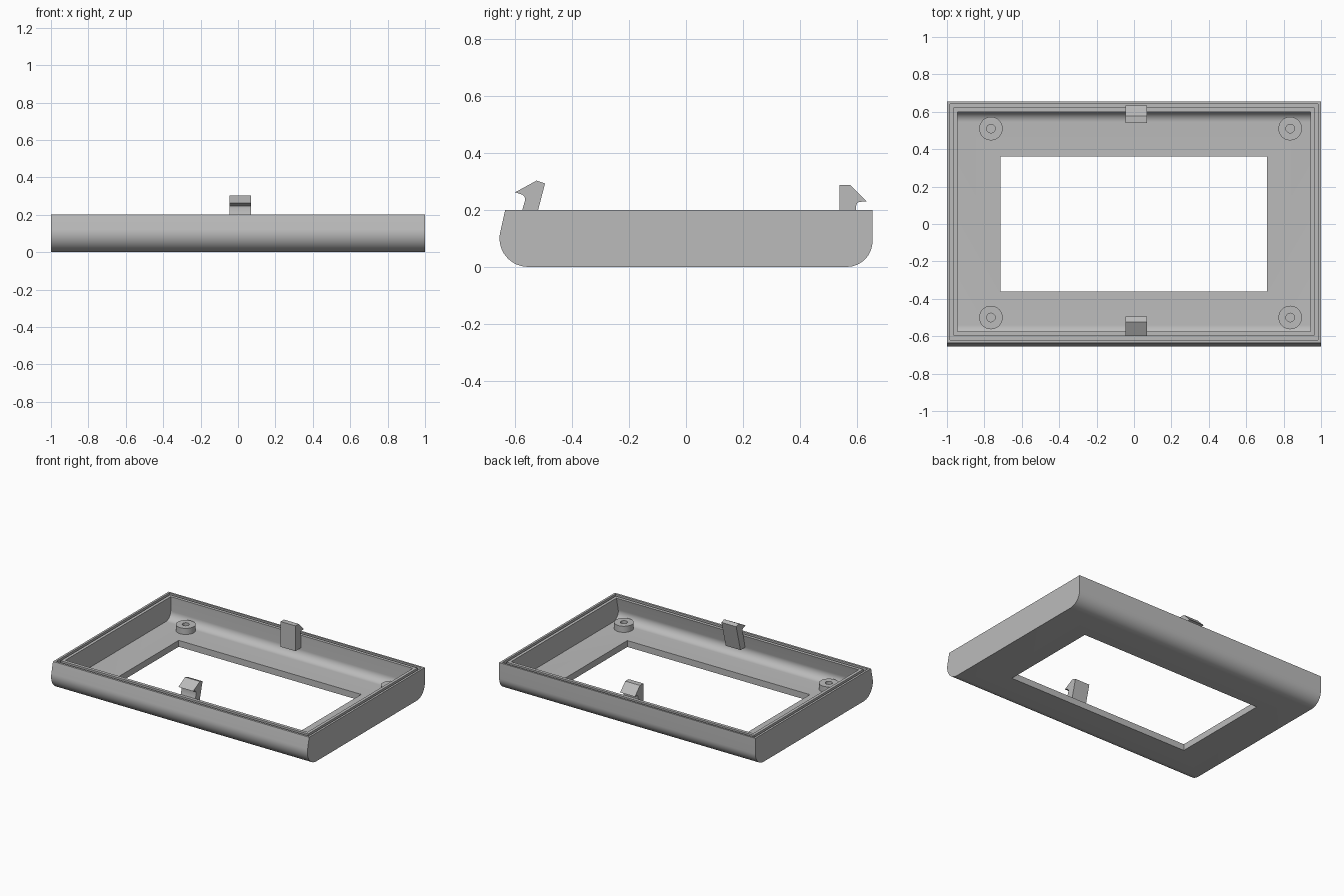
import bpy, bmesh, math
from mathutils import Matrix

cube = bpy.data.objects.get("Cube")
if cube:
    bpy.data.objects.remove(cube, do_unlink=True)

grey = bpy.data.materials.new("matte grey plastic")
grey.use_nodes = True
grey.diffuse_color = (0.5, 0.5, 0.5, 1)
grey.node_tree.nodes["Principled BSDF"].inputs["Base Color"].default_value = (0.5, 0.5, 0.5, 1)


def finish(bm, name):
    bmesh.ops.recalc_face_normals(bm, faces=bm.faces)
    mesh = bpy.data.meshes.new(name)
    bm.to_mesh(mesh)
    bm.free()
    mesh.materials.append(grey)
    obj = bpy.data.objects.new(name, mesh)
    bpy.context.collection.objects.link(obj)
    return obj


def extrude_x(name, profile, x0, x1):
    """Sweep a (y, z) outline along x."""
    bm = bmesh.new()
    face = bm.faces.new([bm.verts.new((x0, y, z)) for y, z in profile])
    new = bmesh.ops.extrude_face_region(bm, geom=[face])["geom"]
    verts = [v for v in new if isinstance(v, bmesh.types.BMVert)]
    bmesh.ops.translate(bm, verts=verts, vec=(x1 - x0, 0, 0))
    return finish(bm, name)


def box(name, x0, x1, y0, y1, z0, z1):
    return extrude_x(name, [(y0, z0), (y1, z0), (y1, z1), (y0, z1)], x0, x1)


def arc(cy, cz, r, a0, a1, steps=14):
    angles = [math.radians(a0 + (a1 - a0) * i / steps) for i in range(steps + 1)]
    return [(cy + r * math.cos(a), cz + r * math.sin(a)) for a in angles]


def cut(target, cutter):
    mod = target.modifiers.new("cut", 'BOOLEAN')
    mod.operation = 'DIFFERENCE'
    mod.solver = 'EXACT'
    mod.object = cutter
    bpy.context.view_layer.objects.active = target
    bpy.ops.object.modifier_apply(modifier=mod.name)
    bpy.data.objects.remove(cutter, do_unlink=True)


def smooth(obj):
    bpy.ops.object.select_all(action='DESELECT')
    obj.select_set(True)
    bpy.context.view_layer.objects.active = obj
    bpy.ops.object.shade_smooth_by_angle(angle=math.radians(30))


# Outer shell: rounded lower edges, front wall leaning inwards
shell = extrude_x("bezel_shell",
                  arc(-0.555, 0.1, 0.1, 167, 270) + arc(0.565, 0.09, 0.09, 270, 360)
                  + [(0.655, 0.2), (-0.635, 0.2)], -1, 1)

# Hollow inside with matching fillets
cut(shell, extrude_x("cavity_cutter",
                     arc(-0.54, 0.1, 0.055, 167, 270) + arc(0.545, 0.1, 0.055, 270, 360)
                     + [(0.6, 0.3), (-0.552, 0.3)], -0.945, 0.945))

# Screen window
cut(shell, box("window_cutter", -0.715, 0.71, -0.36, 0.36, -0.1, 0.15))

# Narrow groove around the rim
groove = box("groove_cutter", -0.985, 0.985, -0.62, 0.642, 0.178, 0.25)
cut(groove, box("groove_core", -0.966, 0.966, -0.597, 0.622, 0.1, 0.3))
cut(shell, groove)
smooth(shell)

# Screw bosses with blind holes
for y, end in ((-0.5, "front"), (0.51, "back")):
    for x, side in ((-0.765, "right"), (0.835, "left")):
        bm = bmesh.new()
        outline = [(0.063, 0.035), (0.063, 0.088), (0.023, 0.088), (0.023, 0.05), (0, 0.05)]
        verts = [bm.verts.new((r, 0, z)) for r, z in outline]
        edges = [bm.edges.new(pair) for pair in zip(verts, verts[1:])]
        bmesh.ops.spin(bm, geom=verts + edges, cent=(0, 0, 0), axis=(0, 0, 1),
                       angle=math.tau, steps=32, use_duplicate=False)
        bmesh.ops.remove_doubles(bm, verts=bm.verts, dist=0.0001)
        bmesh.ops.transform(bm, matrix=Matrix.Translation((x, y, 0)), verts=bm.verts)
        smooth(finish(bm, f"{end}_{side}_screw_boss"))

# Snap clips with hooked heads
front_clip = extrude_x("front_clip", [
    (-0.602, 0.11), (-0.543, 0.11), (-0.495, 0.293), (-0.525, 0.303), (-0.6, 0.262),
    (-0.576, 0.254), (-0.567, 0.246), (-0.565, 0.235), (-0.575, 0.2)], -0.045, 0.07)
back_clip = extrude_x("back_clip", [
    (0.61, 0.11), (0.54, 0.11), (0.54, 0.288), (0.577, 0.288), (0.634, 0.23),
    (0.608, 0.228), (0.601, 0.224), (0.598, 0.216), (0.598, 0.2), (0.61, 0.19)], -0.045, 0.07)
for clip in (front_clip, back_clip):
    smooth(clip)
